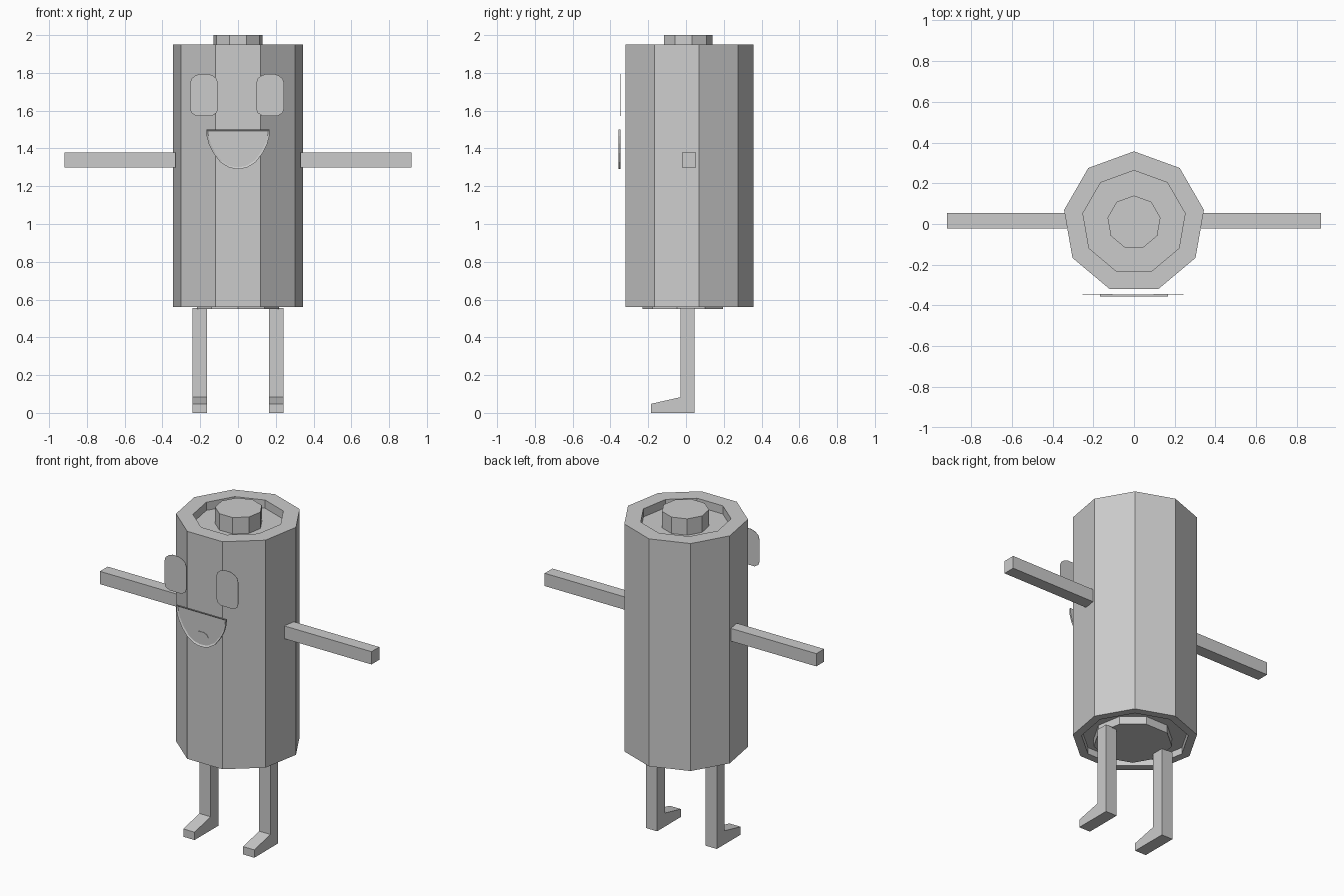
import bpy, bmesh, math

if "Cube" in bpy.data.objects:
    bpy.data.objects.remove(bpy.data.objects["Cube"])

grey = bpy.data.materials.new("plain grey")
grey.diffuse_color = (0.6, 0.6, 0.6, 1)
grey.use_nodes = True
grey.node_tree.nodes["Principled BSDF"].inputs["Base Color"].default_value = grey.diffuse_color


def finish(name, bm):
    bmesh.ops.recalc_face_normals(bm, faces=bm.faces)
    mesh = bpy.data.meshes.new(name)
    bm.to_mesh(mesh)
    bm.free()
    mesh.materials.append(grey)
    ob = bpy.data.objects.new(name, mesh)
    bpy.context.collection.objects.link(ob)
    return ob


def lathe(name, profile, cy, turn=0, sides=9):
    """Nine-sided solid from (radius, z) rings, capped at both ends."""
    bm = bmesh.new()
    rings = []
    for r, z in profile:
        angles = [math.radians(90 + turn + 360 * i / sides) for i in range(sides)]
        rings.append([bm.verts.new((r * math.cos(a), cy + r * math.sin(a), z)) for a in angles])
    for a, b in zip(rings, rings[1:]):
        for i in range(sides):
            j = (i + 1) % sides
            bm.faces.new((a[i], a[j], b[j], b[i]))
    bm.faces.new(rings[0])
    bm.faces.new(rings[-1])
    return finish(name, bm)


def extrude(name, points, vec, rim=0, depth=0):
    """Flat outline pushed along vec, with an optional sunken front."""
    bm = bmesh.new()
    face = bm.faces.new([bm.verts.new(p) for p in points])
    geo = bmesh.ops.extrude_face_region(bm, geom=[face], use_keep_orig=True)["geom"]
    bmesh.ops.translate(bm, verts=[v for v in geo if isinstance(v, bmesh.types.BMVert)], vec=vec)
    bmesh.ops.recalc_face_normals(bm, faces=bm.faces)
    if rim:
        front = min(bm.faces, key=lambda f: f.calc_center_median().y)
        bmesh.ops.inset_region(bm, faces=[front], thickness=rim)
        bmesh.ops.translate(bm, verts=front.verts, vec=(0, depth, 0))
    return finish(name, bm)


# Body with a sunken top, central knob and sunken underside
lathe("body", [(0.30, 0.60), (0.30, 0.56), (0.349, 0.56), (0.349, 1.95), (0.255, 1.95),
               (0.255, 1.90), (0.132, 1.90), (0.132, 2.0)], 0.008)
lathe("bottom_disc", [(0.22, 0.551), (0.22, 0.60)], -0.01, 180)

for side, s in (("left", -1), ("right", 1)):
    # Arm
    extrude(side + "_arm", [(s * 0.33, y, z) for y, z in
            ((-0.022, 1.30), (0.053, 1.30), (0.053, 1.378), (-0.022, 1.378))], (s * 0.588, 0, 0))
    # Leg and wedge foot
    extrude(side + "_leg", [(s * 0.202 - 0.038, y, z) for y, z in
            ((0.045, 0), (0.045, 0.555), (-0.03, 0.555), (-0.03, 0.083),
             (-0.185, 0.048), (-0.185, 0))], (0.076, 0, 0))
    # Eye plate
    half = [(0.074, 1.745), (0.066, 1.77), (0.045, 1.786), (0.02, 1.795)]
    top = half + [(-x, z) for x, z in reversed(half)]
    low = [(-0.074, 1.61), (-0.066, 1.588), (-0.042, 1.573),
           (0.042, 1.573), (0.066, 1.588), (0.074, 1.61)]
    extrude(side + "_eye", [(s * 0.175 - 0.005 + x, -0.345, z) for x, z in top + low], (0, -0.002, 0))

# Mouth with a thin raised lip
half = [(0.168, 1.50), (0.166, 1.465), (0.155, 1.425), (0.13, 1.375),
        (0.093, 1.327), (0.05, 1.30), (0.017, 1.292)]
extrude("mouth", [(x, -0.347, z) for x, z in half + [(-x, z) for x, z in reversed(half)]],
        (0, -0.01, 0), rim=0.01, depth=0.006)

# Tongue
half = [(0.047, 1.315), (0.047, 1.355), (0.035, 1.372), (0.015, 1.38)]
extrude("tongue", [(x, -0.350, z) for x, z in half + [(-x, z) for x, z in reversed(half)]],
        (0, -0.004, 0))
